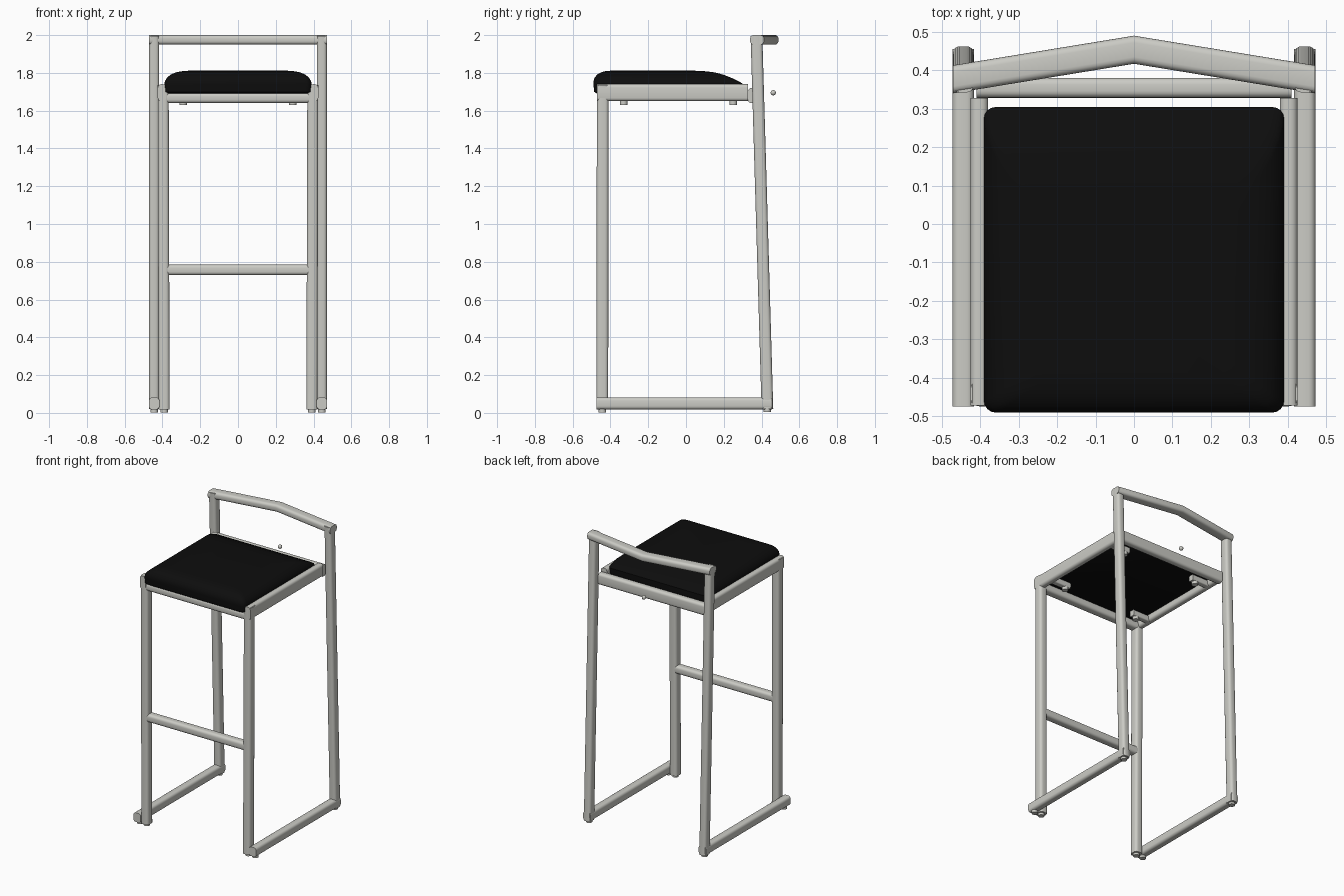
import bpy, bmesh, math
from mathutils import Vector

if "Cube" in bpy.data.objects:
    bpy.data.objects.remove(bpy.data.objects["Cube"])


def material(name, rgb, rough):
    m = bpy.data.materials.new(name)
    m.use_nodes = True
    m.diffuse_color = (*rgb, 1)
    b = m.node_tree.nodes["Principled BSDF"]
    b.inputs["Base Color"].default_value = (*rgb, 1)
    b.inputs["Roughness"].default_value = rough
    return m


METAL = material("pale_grey_paint", (0.6, 0.6, 0.56), 0.5)
BLACK = material("black_upholstery", (0.004, 0.004, 0.004), 0.7)
X, Y, Z = Vector((1, 0, 0)), Vector((0, 1, 0)), Vector((0, 0, 1))


def rounded_rect(w, h, r, steps=4):
    """Points of a rounded rectangle centred on the origin."""
    pts = []
    for k, (sx, sy) in enumerate([(1, 1), (-1, 1), (-1, -1), (1, -1)]):
        for i in range(steps + 1):
            a = math.pi / 2 * (k + i / steps)
            pts.append((sx * (w / 2 - r) + r * math.cos(a),
                        sy * (h / 2 - r) + r * math.sin(a)))
    return pts


def skin(name, rings, mat):
    """Join rings of points into a capped, smooth solid."""
    bm = bmesh.new()
    loops = [[bm.verts.new(p) for p in ring] for ring in rings]
    n = len(loops[0])
    for a, b in zip(loops, loops[1:]):
        for i in range(n):
            j = (i + 1) % n
            bm.faces.new((a[i], a[j], b[j], b[i]))
    bm.faces.new(loops[0])
    bm.faces.new(loops[-1])
    bmesh.ops.recalc_face_normals(bm, faces=bm.faces)
    me = bpy.data.meshes.new(name)
    bm.to_mesh(me)
    bm.free()
    me.materials.append(mat)
    ob = bpy.data.objects.new(name, me)
    bpy.context.collection.objects.link(ob)
    smooth(ob)
    return ob


def smooth(ob):
    bpy.ops.object.select_all(action='DESELECT')
    ob.select_set(True)
    bpy.context.view_layer.objects.active = ob
    bpy.ops.object.shade_smooth_by_angle(angle=math.radians(40))


def tube(name, path, u, v, w, h, r=0.018):
    """Rounded box tube along a path, its sections parallel to u and v."""
    sec = rounded_rect(w, h, r)
    return skin(name, [[Vector(p) + u * a + v * b for a, b in sec] for p in path], METAL)


def stud(name, x, y, z, r, depth):
    bpy.ops.mesh.primitive_cylinder_add(vertices=20, radius=r, depth=depth, location=(x, y, z))
    ob = bpy.context.object
    ob.name = name
    ob.data.materials.append(METAL)
    smooth(ob)


# Side frames, legs and feet
for side, s in (("left", 1), ("right", -1)):
    tube(side + "_front_leg", [(s * .391, -.443, .017), (s * .396, -.441, 1.735)],
         X, Y, .058, .062)
    tube(side + "_back_leg", [(s * .444, .431, .02), (s * .444, .373, 1.995)],
         X, Y, .054, .062)
    tube(side + "_floor_rail", [(s * .444, -.475, .05), (s * .444, .455, .05)],
         X, Z, .056, .064)
    tube(side + "_seat_rail", [(s * .402, -.472, 1.695), (s * .402, .328, 1.695)],
         X, Z, .046, .09)
    stud(side + "_front_foot", s * .391, -.443, .012, .02, .02)
    stud(side + "_floor_rail_foot", s * .444, -.443, .013, .02, .02)
    stud(side + "_back_foot", s * .444, .43, .015, .02, .02)

    # Seat fixings with the brackets that carry them
    for where, y in (("front", -.33), ("back", .25)):
        stud(f"{side}_{where}_seat_screw", s * .29, y, 1.643, .02, .025)
        tube(f"{side}_{where}_seat_bracket",
             [(s * .26, y, 1.67), (s * .39, y, 1.67)], Y, Z, .04, .04, .008)

# Cross members
tube("front_seat_rail", [(-.385, -.44, 1.667), (.385, -.44, 1.667)], Y, Z, .06, .054)
tube("rear_seat_rail", [(-.41, .354, 1.68), (.41, .354, 1.68)], Y, Z, .052, .08)
tube("footrest", [(-.38, -.441, .757), (.38, -.441, .757)], Y, Z, .058, .056)
tube("backrest", [(-.471, .376, 1.975), (0, .453, 1.975), (.471, .376, 1.975)],
     Y, Z, .073, .05)

# Small ball behind the seat
bpy.ops.mesh.primitive_uv_sphere_add(segments=16, ring_count=10, radius=.014,
                                     location=(0, .462, 1.695))
ball = bpy.context.object
ball.name = "rear_ball"
ball.data.materials.append(METAL)
smooth(ball)

# Cushion: height, half width, front edge, back edge
layers = [
    (1.69, .375, -.472, .295), (1.70, .388, -.486, .304), (1.74, .39, -.49, .304),
    (1.755, .387, -.49, .28), (1.772, .378, -.485, .245), (1.79, .358, -.472, .2),
    (1.803, .328, -.45, .15), (1.81, .29, -.425, .09), (1.812, .25, -.39, .03),
]
rings = []
for z, hw, front, back in layers:
    mid = (front + back) / 2
    rings.append([(x, y + mid, z) for x, y in rounded_rect(hw * 2, back - front, .03)])
skin("seat_cushion", rings, BLACK)
